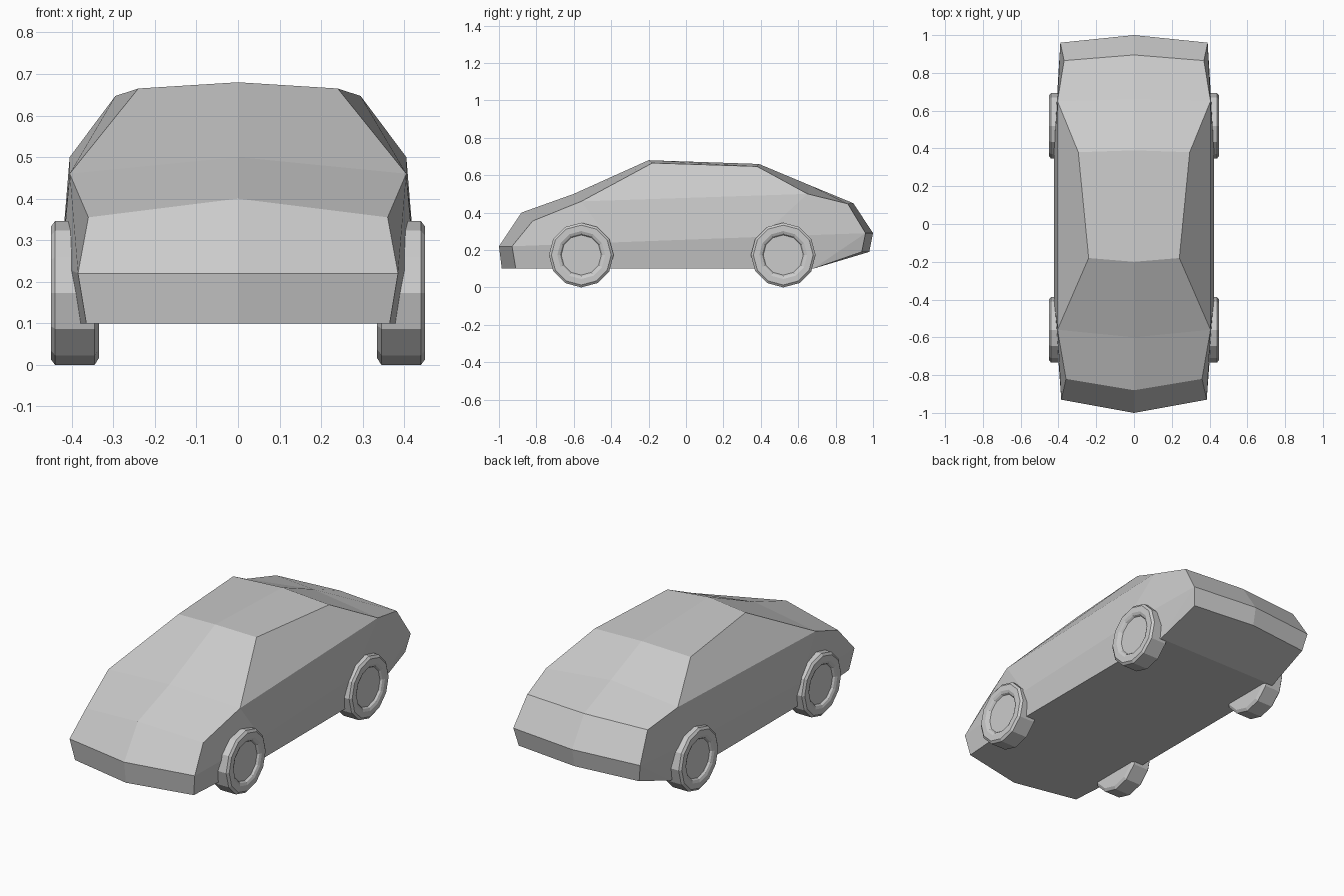
import bpy, bmesh, math

if "Cube" in bpy.data.objects:
    bpy.data.objects.remove(bpy.data.objects["Cube"])

grey = bpy.data.materials.new("light grey")
grey.diffuse_color = (0.6, 0.6, 0.6, 1)
grey.use_nodes = True
grey.node_tree.nodes["Principled BSDF"].inputs["Base Color"].default_value = grey.diffuse_color


def finish(name, bm):
    bmesh.ops.recalc_face_normals(bm, faces=bm.faces)
    me = bpy.data.meshes.new(name)
    bm.to_mesh(me)
    bm.free()
    me.materials.append(grey)
    ob = bpy.data.objects.new(name, me)
    bpy.context.collection.objects.link(ob)
    return ob


# Body: centre-line profile (y, z) and matching corner line (x, y, z), nose to tail
centre = [(-0.985, 0.10), (-1.0, 0.22), (-0.88, 0.40), (-0.60, 0.50), (-0.20, 0.68),
          (0.39, 0.66), (0.66, 0.547), (0.895, 0.45), (1.0, 0.29), (0.98, 0.19), (0.68, 0.10)]
corner = [(0.365, -0.91, 0.10), (0.385, -0.93, 0.22), (0.36, -0.82, 0.355), (0.405, -0.56, 0.46),
          (0.24, -0.18, 0.665), (0.295, 0.38, 0.647), (0.405, 0.65, 0.50), (0.37, 0.865, 0.447),
          (0.39, 0.96, 0.29), (0.37, 0.94, 0.19), (0.385, 0.68, 0.10)]

bm = bmesh.new()
m = [bm.verts.new((0, y, z)) for y, z in centre]
e = [bm.verts.new(p) for p in corner]
# Side crease and sill
c1, c2 = bm.verts.new((0.424, -0.4, 0.24)), bm.verts.new((0.424, 0.4, 0.27))
s1, s2 = bm.verts.new((0.40, -0.4, 0.10)), bm.verts.new((0.40, 0.4, 0.10))
for i in range(10):
    bm.faces.new((m[i], m[i + 1], e[i + 1], e[i]))
for f in [(e[1], e[2], e[3], c1), (e[3], e[6], c2, c1), (e[6], e[7], e[8], c2),
          (e[3], e[4], e[5], e[6]),
          (e[0], e[1], c1, s1), (c1, c2, s2, s1), (c2, e[8], e[10], s2), (e[8], e[9], e[10]),
          (m[0], e[0], s1, s2, e[10], m[10])]:
    bm.faces.new(f)
body = finish("car_body", bm)
body.modifiers.new("mirror", "MIRROR").use_clip = True

# Wheels: 12-sided lathe of (x, radius), with chamfered tyre and recessed hub
section = [(0.335, 0.157), (0.345, 0.173), (0.44, 0.173), (0.45, 0.16), (0.45, 0.128),
           (0.444, 0.114), (0.434, 0.107)]


def wheel(name, side, y):
    bm = bmesh.new()
    rings = [[bm.verts.new((side * x, y + r * math.cos(k * math.pi / 6),
                            0.173 + r * math.sin(k * math.pi / 6))) for k in range(12)]
             for x, r in section]
    for a, b in zip(rings, rings[1:]):
        for k in range(12):
            n = (k + 1) % 12
            bm.faces.new((a[k], a[n], b[n], b[k]))
    bm.faces.new(rings[0])
    bm.faces.new(rings[-1])
    finish(name, bm)


for side, label in ((-1, "left"), (1, "right")):
    wheel("front_wheel_" + label, side, -0.56)
    wheel("rear_wheel_" + label, side, 0.52)
